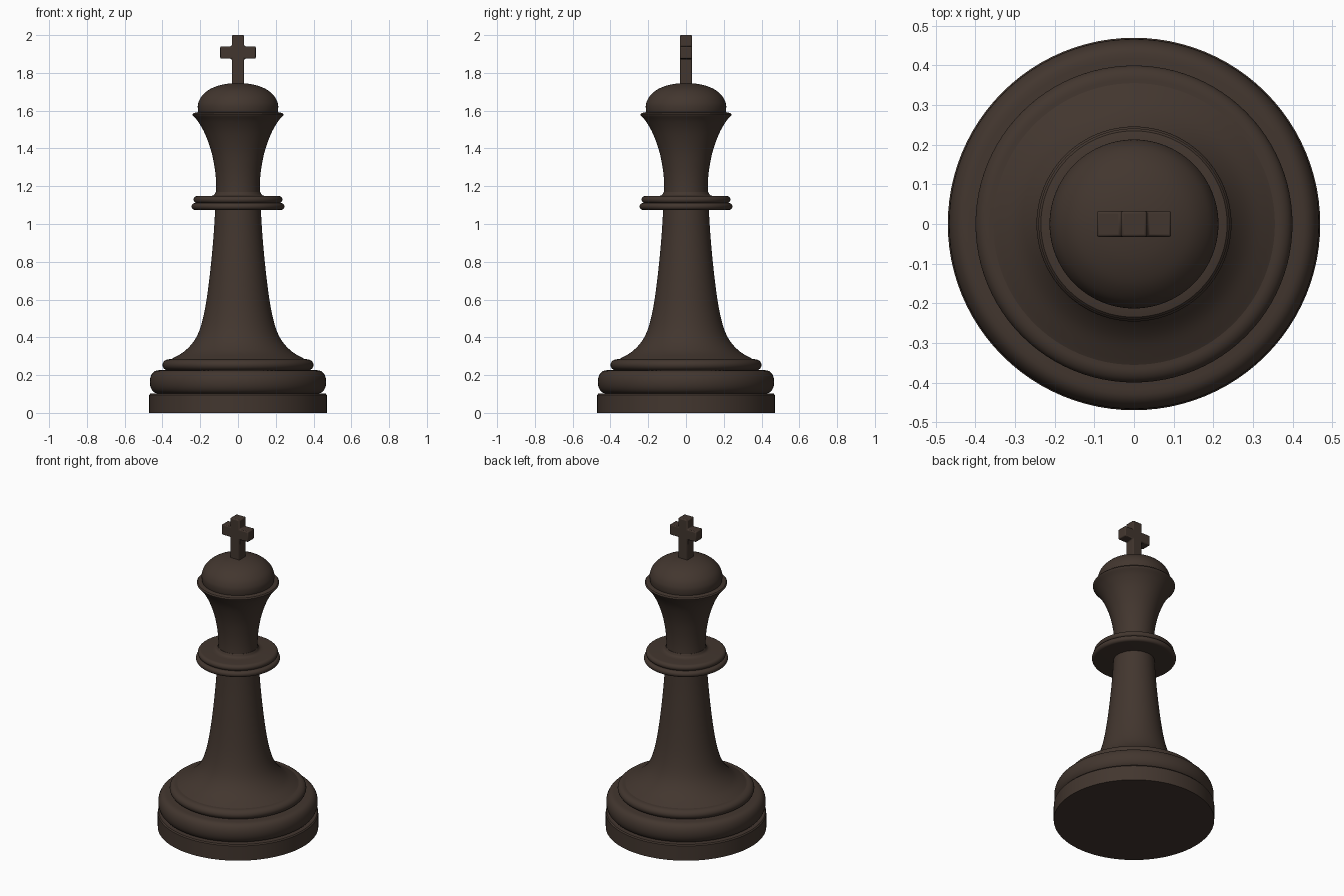
import bpy
import bmesh
import math
from mathutils import Vector

SEGMENTS = 96

default_cube = bpy.data.objects.get("Cube")
if default_cube:
    bpy.data.objects.remove(default_cube, do_unlink=True)

wood = bpy.data.materials.new("dark_brown_wood")
wood.use_nodes = True
colour = (0.055, 0.037, 0.028, 1.0)
wood.diffuse_color = colour
wood.node_tree.nodes["Principled BSDF"].inputs["Base Color"].default_value = colour


def finish(name, bm):
    """Turn a bmesh into a smooth shaded object with sharp edges kept."""
    bmesh.ops.remove_doubles(bm, verts=bm.verts, dist=1e-5)
    bmesh.ops.recalc_face_normals(bm, faces=bm.faces)
    mesh = bpy.data.meshes.new(name)
    bm.to_mesh(mesh)
    bm.free()
    mesh.materials.append(wood)
    obj = bpy.data.objects.new(name, mesh)
    bpy.context.collection.objects.link(obj)
    bpy.ops.object.select_all(action="DESELECT")
    obj.select_set(True)
    bpy.context.view_layer.objects.active = obj
    bpy.ops.object.shade_smooth_by_angle(angle=math.radians(35))
    return obj


def smooth_path(points, steps=5):
    """Catmull-Rom curve through the (radius, height) points."""
    p = [Vector(q) for q in points]
    p = [2 * p[0] - p[1]] + p + [2 * p[-1] - p[-2]]
    path = []
    for a, b, c, d in zip(p, p[1:], p[2:], p[3:]):
        for i in range(steps):
            t = i / steps
            path.append((2 * b + (c - a) * t + (2 * a - 5 * b + 4 * c - d) * t ** 2
                         + (3 * b - a - 3 * c + d) * t ** 3) / 2)
    return [tuple(q) for q in path] + [tuple(points[-1])]


def lathe(name, profile):
    """Turn a profile about z, closing it on the axis at both ends."""
    profile = [(0, profile[0][1])] + list(profile) + [(0, profile[-1][1])]
    bm = bmesh.new()
    verts = [bm.verts.new((max(r, 0), 0, z)) for r, z in profile]
    edges = [bm.edges.new(pair) for pair in zip(verts, verts[1:])]
    bmesh.ops.spin(bm, geom=verts + edges, cent=(0, 0, 0), axis=(0, 0, 1),
                   angle=math.tau, steps=SEGMENTS, use_duplicate=False)
    return finish(name, bm)


def round_disc(name, radius, low, high, bulge, power=1.0):
    """Disc with a rounded rim that reaches inward by bulge."""
    mid, half = (low + high) / 2, (high - low) / 2
    angles = [math.pi * (i / 16 - 0.5) for i in range(17)]
    return lathe(name, [(radius - bulge + bulge * math.cos(a) ** power,
                         mid + half * math.sin(a)) for a in angles])


# Foot
lathe("base_plinth", [(0.47, 0), (0.47, 0.095), (0.464, 0.102)])
round_disc("base_ring", 0.467, 0.102, 0.226, 0.05, 0.8)
round_disc("base_bead", 0.4, 0.224, 0.284, 0.035)

# Tapered body
lathe("body", smooth_path([
    (0.375, 0.275), (0.34, 0.292), (0.285, 0.325), (0.237, 0.375), (0.205, 0.435),
    (0.181, 0.52), (0.162, 0.63), (0.145, 0.77), (0.13, 0.93), (0.12, 1.09)]))

# Double collar
round_disc("collar_lower", 0.246, 1.075, 1.111, 0.018)
round_disc("collar_upper", 0.235, 1.11, 1.148, 0.02)
lathe("collar_fillet", smooth_path([(0.165, 1.146), (0.13, 1.152), (0.117, 1.17)]))

# Flared head with a narrow lip
flare = smooth_path([(0.116, 1.14), (0.116, 1.22), (0.124, 1.3), (0.143, 1.39),
                     (0.176, 1.48), (0.21, 1.54), (0.24, 1.576)])
lathe("head", flare + [(0.241, 1.58), (0.235, 1.587), (0.214, 1.592)])

# Dome
lathe("dome", smooth_path([(0.208, 1.58), (0.213, 1.612), (0.21, 1.642), (0.192, 1.677),
                           (0.155, 1.71), (0.105, 1.732), (0.052, 1.743), (0, 1.746)]))

# Cross finial: a plus outline extruded through its depth
arm, half, base, top, low, high = 0.094, 0.033, 1.725, 2.0, 1.875, 1.941
right_side = [(half, base), (half, low), (arm, low), (arm, high), (half, high), (half, top)]
outline = right_side + [(-x, z) for x, z in reversed(right_side)]
bm = bmesh.new()
face = bm.faces.new([bm.verts.new((x, -half, z)) for x, z in outline])
extruded = bmesh.ops.extrude_face_region(bm, geom=[face])
bmesh.ops.translate(bm, vec=(0, 2 * half, 0),
                    verts=[g for g in extruded["geom"] if isinstance(g, bmesh.types.BMVert)])
cross = finish("cross", bm)
bevel = cross.modifiers.new("soft_edges", "BEVEL")
bevel.width = 0.006
bevel.segments = 2
